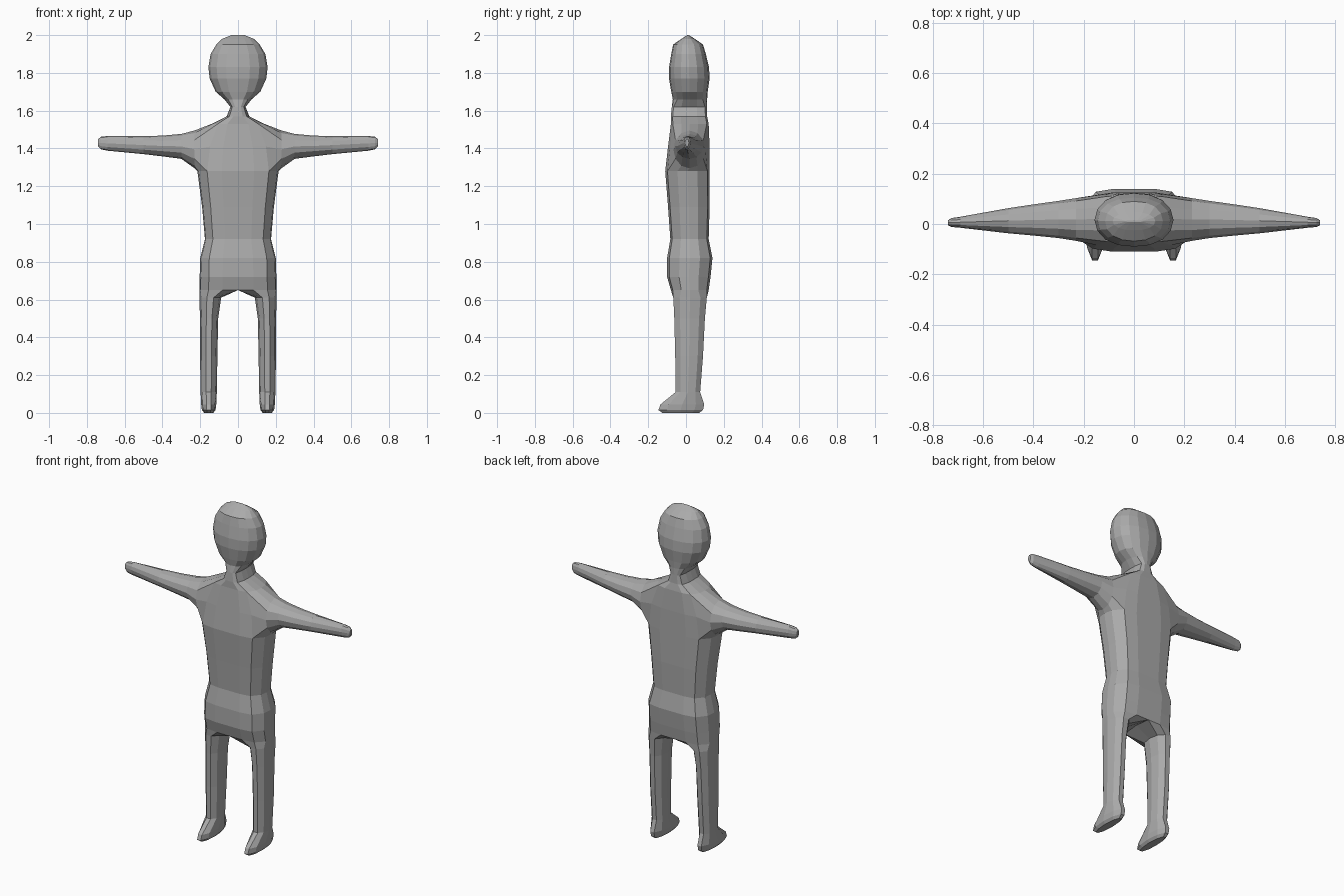
import bpy, bmesh
from math import cos, sin, radians

if "Cube" in bpy.data.objects:
    bpy.data.objects.remove(bpy.data.objects["Cube"])

skin = bpy.data.materials.new("plain grey")
skin.diffuse_color = (0.4, 0.4, 0.4, 1)
skin.use_nodes = True
skin.node_tree.nodes["Principled BSDF"].inputs["Base Color"].default_value = skin.diffuse_color

# Half cross-sections from front centre round the side to back centre
TORSO = [(0, -1), (.4, -1), (.76, -.9), (.97, -.45), (1, 0),
         (.97, .45), (.76, .9), (.4, 1), (0, 1)]
HEAD = [(0, -1), (.4, -.94), (.72, -.74), (.93, -.4), (1, 0),
        (.93, .4), (.72, .74), (.4, .94), (0, 1)]

bm = bmesh.new()


def half_ring(section, z, w, front, back):
    mid, depth = (front + back) / 2, (back - front) / 2
    return [bm.verts.new((fx * w, mid + fy * depth, z)) for fx, fy in section]


def skin_strip(a, b, closed=False, skip=()):
    n = len(a)
    for i in range(n if closed else n - 1):
        if i not in skip:
            j = (i + 1) % n
            bm.faces.new((a[i], a[j], b[j], b[i]))


def limb(start, rings):
    for ring in rings:
        skin_strip(start, ring, closed=True)
        start = ring
    bm.faces.new(start)


# Trunk and head: height, half width, front y, back y
trunk = [half_ring(TORSO, *r) for r in (
    (.65, .205, -.08, .12), (.72, .203, -.1, .13), (.82, .2, -.1, .14),
    (.92, .175, -.083, .12), (1.09, .19, -.095, .125),
    (1.28, .215, -.11, .125), (1.41, .195, -.095, .125),
    (1.53, .14, -.08, .12), (1.57, .06, -.08, .112), (1.62, .04, -.075, .11))]
head = [half_ring(HEAD, *r) for r in (
    (1.66, .072, -.07, .112), (1.7, .118, -.078, .115), (1.77, .15, -.09, .125),
    (1.83, .157, -.09, .122), (1.9, .145, -.078, .105), (1.95, .115, -.068, .09),
    (1.98, .085, -.025, .047), (2.0, .035, .007, .015))]
rings = trunk + head
for k in range(len(rings) - 1):
    # Leave the shoulder opening for the arm
    skin_strip(rings[k], rings[k + 1], skip=(2, 3, 4, 5) if k in (5, 6) else ())
bm.faces.new(head[-1])

# Arm: x, centre y, half depth, bottom z, top z
low, mid, high = trunk[5:8]
socket = low[2:7] + [mid[6]] + high[6:1:-1] + [mid[2]]
arm = []
for x, cy, ry, z0, z1 in ((.23, .018, .085, 1.295, 1.495), (.3, .018, .074, 1.345, 1.477),
                          (.4, .016, .062, 1.358, 1.468), (.5, .013, .05, 1.37, 1.465),
                          (.69, .007, .022, 1.388, 1.466), (.725, .006, .018, 1.395, 1.462),
                          (.74, .005, .01, 1.41, 1.45)):
    angles = [radians(-150 + 30 * i) for i in range(12)]
    # Angle runs from the lower front, under the arm, to the back and over the top
    arm.append([bm.verts.new((x, cy + ry * cos(a), (z0 + z1) / 2 + (z1 - z0) / 2 * sin(a)))
                for a in angles])
limb(socket, arm)

# Leg and foot: z, centre x, half width, front y, back y
crotch = bm.verts.new((0, .02, .66))
leg = []
for z, cx, rx, front, back in ((.61, .147, .058, -.067, .11), (.5, .153, .048, -.062, .1),
                               (.3, .155, .046, -.057, .09), (.11, .155, .043, -.055, .075),
                               (.045, .155, .04, -.135, .096), (.015, .155, .036, -.146, .09),
                               (0, .155, .024, -.125, .07)):
    angles = [radians(-144 + 36 * i) for i in range(10)]
    leg.append([bm.verts.new((cx + rx * cos(a), (front + back) / 2 + (back - front) / 2 * sin(a) / .951, z))
                for a in angles])
limb(trunk[0] + [crotch], leg)

# Mirror the half body across the middle
bmesh.ops.mirror(bm, geom=bm.verts[:] + bm.edges[:] + bm.faces[:], axis='X', merge_dist=.0005)
bmesh.ops.remove_doubles(bm, verts=bm.verts, dist=.0005)
bmesh.ops.recalc_face_normals(bm, faces=bm.faces)

mesh = bpy.data.meshes.new("body")
bm.to_mesh(mesh)
bm.free()
mesh.materials.append(skin)
body = bpy.data.objects.new("body", mesh)
bpy.context.collection.objects.link(body)
